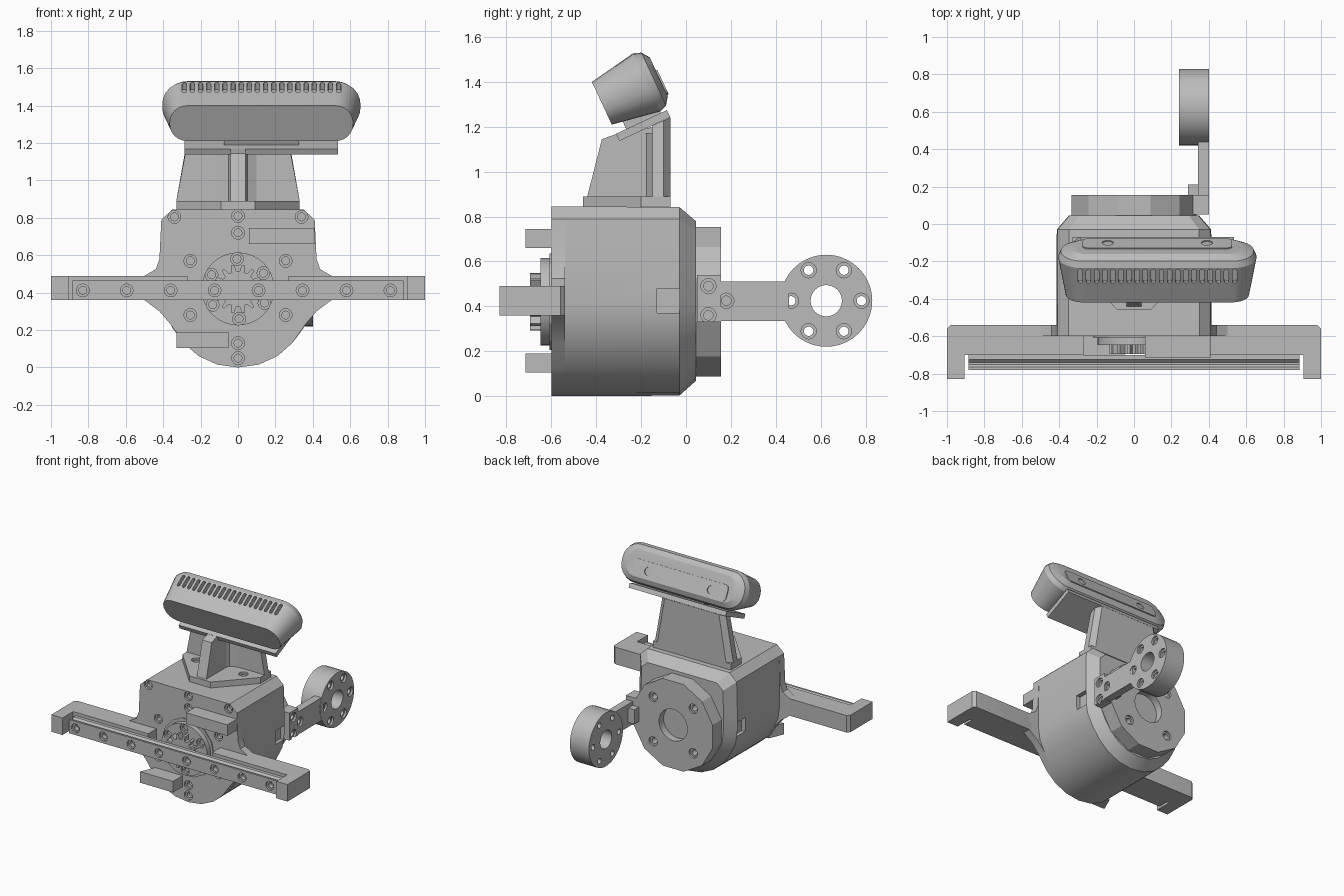
import bpy, bmesh
from math import sin, cos, pi, radians
from mathutils import Vector

if "Cube" in bpy.data.objects:
    bpy.data.objects.remove(bpy.data.objects["Cube"], do_unlink=True)

GREY = (0.5, 0.5, 0.5, 1)
mat = bpy.data.materials.new("light grey")
mat.use_nodes = True
mat.diffuse_color = GREY
mat.node_tree.nodes["Principled BSDF"].inputs["Base Color"].default_value = GREY


# --- solids are lists of rings with equal point counts ---
def put(axis, a, u, v):
    return Vector({"x": (a, u, v), "y": (u, a, v), "z": (u, v, a)}[axis])


def prism(pts, axis, a, b):
    return [[put(axis, t, *p) for p in pts] for t in (a, b)]


def box(x0, x1, y0, y1, z0, z1):
    return prism([(x0, y0), (x1, y0), (x1, y1), (x0, y1)], "z", z0, z1)


def circle(r, c, n=24, turn=0.0):
    return [(c[0] + r * cos(turn + 2 * pi * i / n), c[1] + r * sin(turn + 2 * pi * i / n))
            for i in range(n)]


def cyl(axis, a, b, r, c, n=24, turn=0.0):
    return prism(circle(r, c, n, turn), axis, a, b)


def hole(axis, face, depth, c, r=0.034):
    """Counterbored hole; depth is signed and points into the part."""
    s = 1 if depth > 0 else -1
    steps = [(face - s * 0.01, r), (face + s * 0.015, r),
             (face + s * 0.015, r * 0.62), (face + depth, r * 0.62)]
    return [[put(axis, t, *p) for p in circle(q, c, 16)] for t, q in steps]


def mirrored(half):
    return half + [(-x, z) for x, z in reversed(half) if x > 0]


def rounded(hw, hh, r, n=6, cz=0.0):
    pts = []
    for k, (sx, sz) in enumerate([(1, 1), (-1, 1), (-1, -1), (1, -1)]):
        for i in range(n + 1):
            t = (k + i / n) * pi / 2
            pts.append((sx * (hw - r) + r * cos(t), cz + sz * (hh - r) + r * sin(t)))
    return pts


def build(name, solids):
    bm = bmesh.new()
    for rings in solids:
        loops = [[bm.verts.new(p) for p in ring] for ring in rings]
        n = len(loops[0])
        for lo, hi in zip(loops, loops[1:]):
            for i in range(n):
                bm.faces.new((lo[i], lo[(i + 1) % n], hi[(i + 1) % n], hi[i]))
        bm.faces.new(loops[0])
        bm.faces.new(loops[-1])
    bmesh.ops.recalc_face_normals(bm, faces=bm.faces[:])
    me = bpy.data.meshes.new(name)
    bm.to_mesh(me)
    bm.free()
    me.materials.append(mat)
    ob = bpy.data.objects.new(name, me)
    bpy.context.collection.objects.link(ob)
    return ob


def part(name, solids, cuts=None):
    ob = build(name, solids)
    bpy.ops.object.select_all(action="DESELECT")
    bpy.context.view_layer.objects.active = ob
    ob.select_set(True)
    if cuts:
        cutter = build("cutter", cuts)
        cutter.hide_render = True
        mod = ob.modifiers.new("cut", "BOOLEAN")
        mod.operation, mod.solver, mod.object = "DIFFERENCE", "EXACT", cutter
        bpy.ops.object.modifier_apply(modifier=mod.name)
        bpy.data.objects.remove(cutter, do_unlink=True)
    bpy.ops.object.shade_smooth_by_angle(angle=radians(25))
    return ob


MID = 0.42          # height of the main axis
low = [(0, 0), (0.11, 0.015), (0.21, 0.06), (0.29, 0.13)]
top = [(0.41, 0.79), (0.35, 0.845), (0, 0.845)]

# --- housing: round belly, square top, bevelled back ---
outline = mirrored(low + [(0.35, 0.21), (0.4, 0.31), (0.415, 0.41), (0.415, 0.6)] + top)
ring = lambda y, s: [Vector((x * s, y, 0.43 + (z - 0.43) * s)) for x, z in outline]
part("housing", [[ring(-0.54, 1), ring(-0.03, 0.995), ring(0.045, 0.84)]],
     [box(s * 0.38, s * 0.5, -0.13, -0.03, 0.37, 0.48) if s > 0 else
      box(-0.5, -0.38, -0.13, -0.03, 0.37, 0.48) for s in (1, -1)])

# --- front plate flaring into the side arms ---
flare = mirrored(low + [(0.36, 0.23), (0.42, 0.3), (0.5, 0.36), (0.5, 0.49),
                        (0.44, 0.525), (0.42, 0.58)] + top)
bolts = [(0, 0.81), (0, 0.72), (0, 0.13), (0, 0.05)]
bolts += [(s * x, z) for s in (1, -1) for x, z in ((0.34, 0.805), (0.255, 0.57), (0.255, 0.28))]
part("front_plate", [prism(flare, "y", -0.6, -0.54)],
     [hole("y", -0.6, 0.04, c) for c in bolts])

# --- side arms with end blocks ---
arm = [(0.27, -0.57), (0.27, -0.7), (0.905, -0.7), (0.905, -0.83),
       (1, -0.83), (1, -0.56), (0.98, -0.54), (0.42, -0.54)]
for side, s in (("left", 1), ("right", -1)):
    part(side + "_arm", [prism([(s * x, y) for x, y in arm], "z", 0.36, 0.49)])

# --- slide rail with a grooved profile and bolt holes ---
rail = [(-0.7, 0.36), (-0.78, 0.36), (-0.78, 0.465), (-0.765, 0.465), (-0.75, 0.45),
        (-0.74, 0.45), (-0.725, 0.465), (-0.7, 0.465)]
part("slide_rail", [prism(rail, "x", -0.885, 0.885)],
     [hole("y", -0.78, 0.05, (-0.83 + 0.235 * i, 0.412)) for i in range(8)])

# --- finger blocks ---
part("upper_finger", [box(0.06, 0.41, -0.715, -0.6, 0.66, 0.745)])
part("lower_finger", [prism([(-0.05, -0.6), (-0.05, -0.715), (-0.33, -0.715), (-0.28, -0.6)],
                            "z", 0.105, 0.19)])

# --- drive: collar, horn and pinion ---
part("drive_collar", [cyl("y", -0.608, -0.6, 0.22, (0, MID), 14)])
part("drive_horn", [cyl("y", -0.648, -0.6, 0.195, (0, MID), 32)],
     [hole("y", -0.648, 0.03, p) for p in circle(0.16, (0, MID), 6, radians(32))])
teeth = []
for i in range(14):
    for off, r in ((-0.3, 0.095), (-0.14, 0.13), (0.14, 0.13), (0.3, 0.095)):
        t = 2 * pi * (i + off) / 14
        teeth.append((r * cos(t), MID + r * sin(t)))
part("pinion", [prism(teeth, "y", -0.695, -0.645)])

# --- rear flange ---
part("rear_flange", [cyl("y", 0.04, 0.155, 0.345, (0, MID), 12, pi / 12)],
     [cyl("y", 0.1, 0.2, 0.12, (0, MID), 32)] +
     [hole("y", 0.155, -0.08, p, 0.036) for p in circle(0.24, (0, MID), 4, pi / 4)])

# --- rear bracket: foot, link and wheel-like joint ---
part("bracket_foot", [box(0.29, 0.4, 0.05, 0.155, 0.33, 0.54)],
     [hole("x", 0.4, -0.09, (0.1, z)) for z in (0.36, 0.49)])
part("bracket_lug", [box(0.29, 0.345, 0.155, 0.21, 0.37, 0.48)])
part("bracket_link", [box(0.342, 0.4, 0.15, 0.46, 0.335, 0.51)],
     [hole("x", 0.4, -0.08, (0.18, 0.425))])
part("bracket_joint", [cyl("x", 0.24, 0.402, 0.205, (0.625, 0.425), 40)],
     [cyl("x", 0.2, 0.45, 0.07, (0.625, 0.425), 24)] +
     [hole("x", 0.402, -0.2, p) for p in circle(0.157, (0.625, 0.425), 6)])

# --- mast: base, wall, rib and fillets ---
base = mirrored([(0, -0.46), (0.09, -0.46), (0.33, -0.2), (0.33, -0.07), (0, -0.07)])
part("mast_base", [prism(base, "z", 0.84, 0.89)],
     [hole("z", 0.89, -0.04, (s * 0.2, -0.22)) for s in (1, -1)])


def wall_ring(w, z, rise):
    pts = [(w, -0.15), (w, -0.1), (w - 0.04, -0.07), (-w + 0.04, -0.07), (-w, -0.1), (-w, -0.15)]
    return [Vector((x, y, z + rise * (y + 0.15))) for x, y in pts]


part("mast_wall", [[wall_ring(0.33, 0.89, 0), wall_ring(0.27, 1.205, 0.46)]])
part("mast_rib", [prism([(-0.44, 0.89), (-0.375, 1.145), (-0.305, 1.17), (-0.14, 1.2),
                         (-0.14, 0.89)], "x", -0.04, 0.04)])
part("mast_fillets", [prism([(s * 0.03, -0.14), (s * 0.03, -0.22), (s * 0.05, -0.175),
                             (s * 0.1, -0.15), (s * 0.1, -0.14)], "z", 0.885, 1.17)
                      for s in (1, -1)])

# --- sensor head, built level and then pitched down ---
sections = [(0, 0.49, 0.105), (0.22, 0.53, 0.143), (0.255, 0.515, 0.13), (0.28, 0.46, 0.095)]
shell = [[put("y", d, *p) for p in rounded(w, h, h * 0.92)] for d, w, h in sections]
vents = [prism(rounded(0.012, 0.045, 0.011, 3, 0.168), "z", 0.1, 0.3)]
vents = [[[v + Vector((-0.412 + 0.0434 * i, 0, 0)) for v in r] for r in vents[0]]
         for i in range(20)]
head = [
    part("sensor_head", [shell], vents),
    part("sensor_back_panel", [prism(rounded(0.4, 0.06, 0.03, 4, -0.03), "y", 0.275, 0.287)],
         [hole("y", 0.287, -0.02, (s * 0.265, -0.035), 0.03) for s in (1, -1)]),
    part("sensor_mount_plate", [box(-0.41, 0.41, 0, 0.25, -0.185, -0.15)]),
    part("sensor_mount_neck", [box(-0.2, 0.2, 0.05, 0.22, -0.16, -0.1)]),
]
for ob in head:
    ob.location = (0.125, -0.375, 1.305)
    ob.rotation_euler.x = radians(25)
